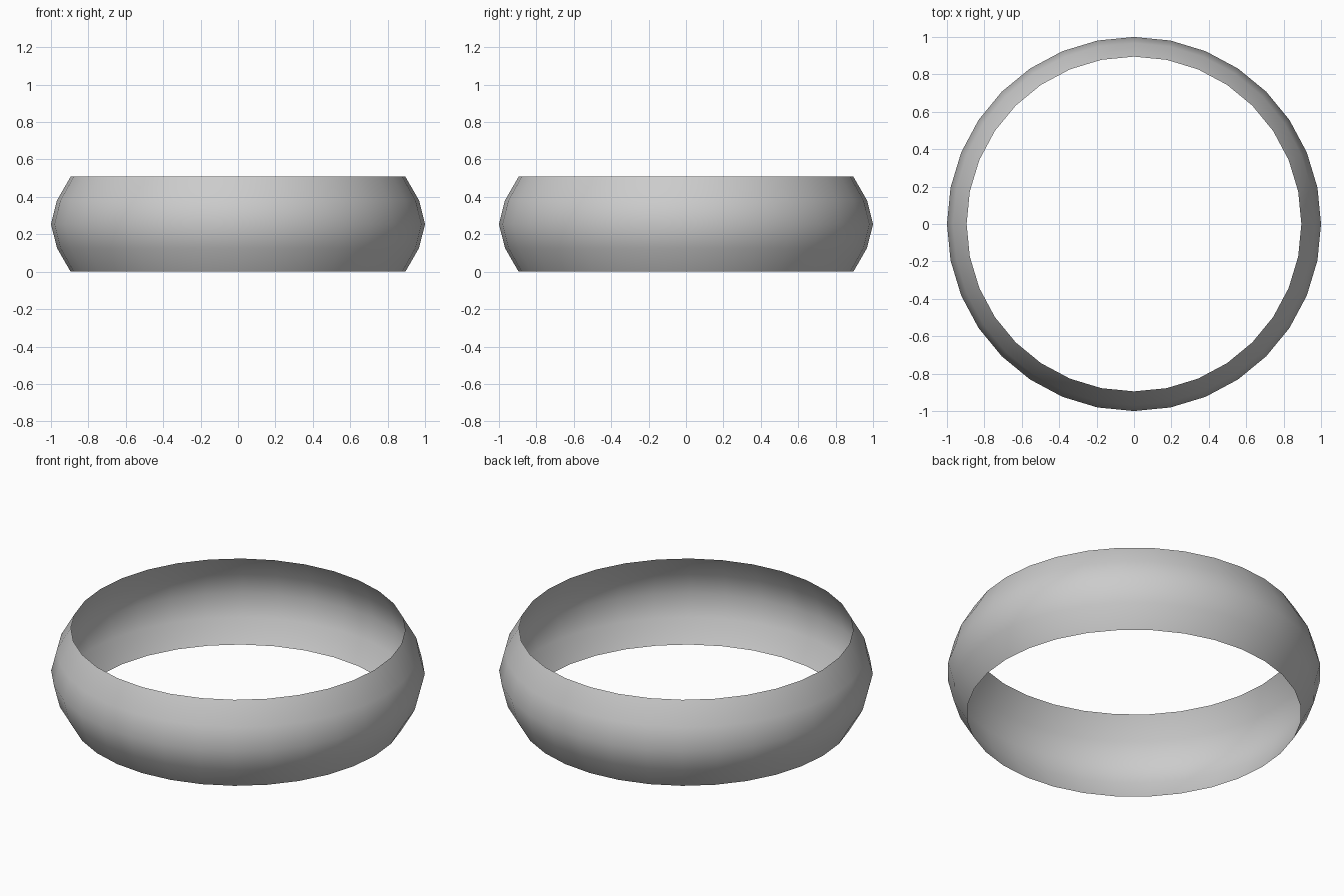
import bpy, bmesh
from math import cos, sin, tau

if "Cube" in bpy.data.objects:
    bpy.data.objects.remove(bpy.data.objects["Cube"])

SIDES = 32
# Bulging band section: (radius, height)
PROFILE = [(0.895, 0.0), (0.968, 0.127), (1.0, 0.254), (0.968, 0.381), (0.895, 0.508)]

# Open, single-walled ring
bm = bmesh.new()
rings = [[bm.verts.new((r * cos(tau * i / SIDES), r * sin(tau * i / SIDES), z))
          for i in range(SIDES)] for r, z in PROFILE]
for low, high in zip(rings, rings[1:]):
    for i in range(SIDES):
        j = (i + 1) % SIDES
        face = bm.faces.new((low[i], low[j], high[j], high[i]))
        face.smooth = True

mesh = bpy.data.meshes.new("ring_band")
bm.to_mesh(mesh)
bm.free()
band = bpy.data.objects.new("ring_band", mesh)
bpy.context.collection.objects.link(band)
